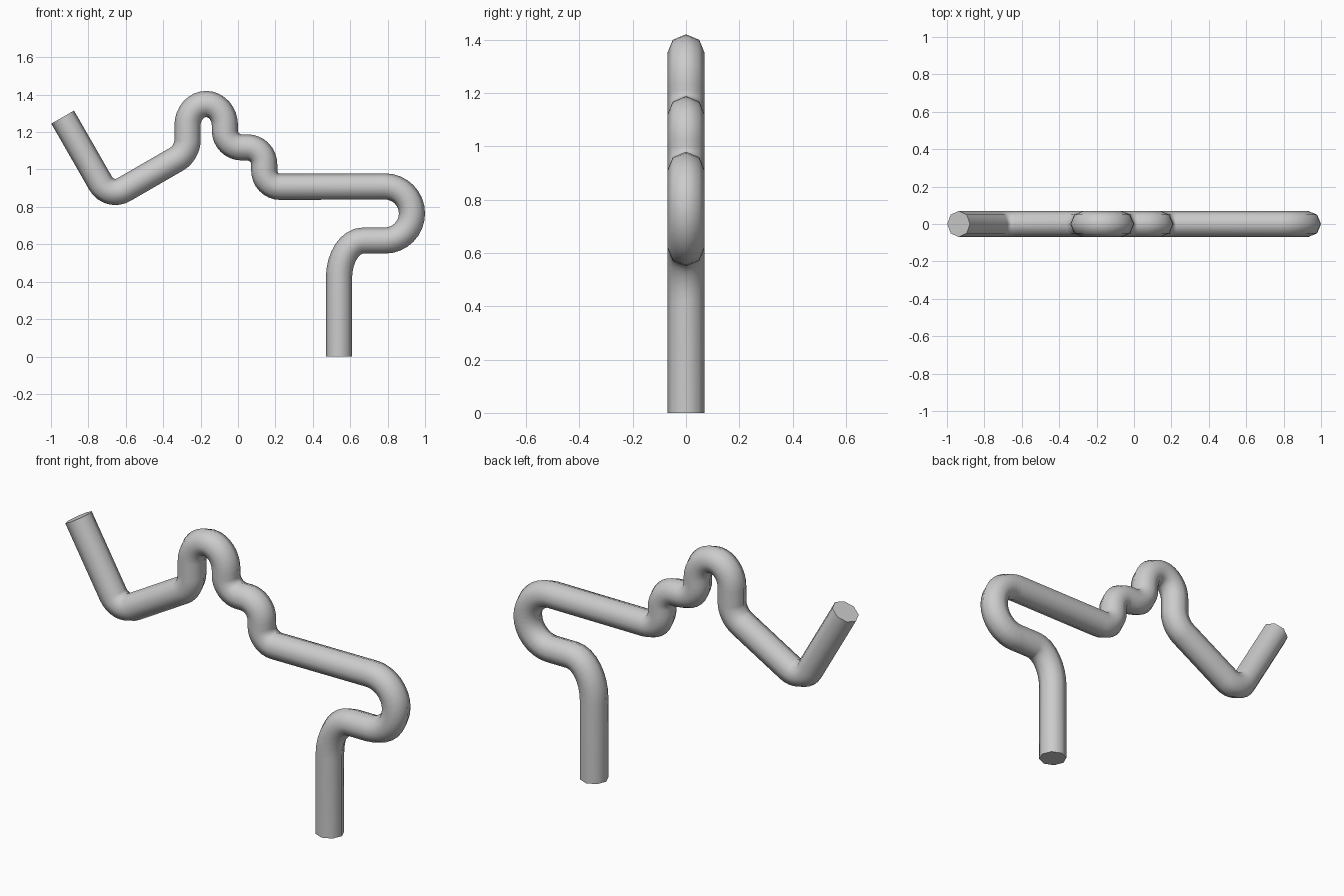
import bpy, bmesh, math
from mathutils import Vector

if "Cube" in bpy.data.objects:
    bpy.data.objects.remove(bpy.data.objects["Cube"])

R, SIDES, STEPS, K = 0.07, 8, 8, 0.5523

# Pipe centre line in the XZ plane: corner x, z, then bend length before and after it
corners = [
    (0.54, 0.62, 0.20, 0.13),
    (0.93, 0.62, 0.145, 0.145),
    (0.93, 0.91, 0.145, 0.145),
    (0.14, 0.907, 0.085, 0.09),
    (0.14, 1.118, 0.09, 0.09),
    (-0.07, 1.118, 0.09, 0.09),
    (-0.07, 1.35, 0.115, 0.1),
    (-0.27, 1.35, 0.1, 0.115),
    (-0.27, 1.089, 0.065, 0.065),
    (-0.689, 0.847, 0.09, 0.09),
]
start, end = Vector((0.54, 0, 0)), Vector((-0.9375, 0, 1.28))
pts = [start] + [Vector((c[0], 0, c[1])) for c in corners] + [end]

# Rounded path: list of (position, tangent)
path = [(start, (pts[1] - start).normalized())]
for i, (_, _, a, b) in enumerate(corners, 1):
    c = pts[i]
    d0 = (c - pts[i - 1]).normalized()
    d1 = (pts[i + 1] - c).normalized()
    p0, p3 = c - d0 * a, c + d1 * b
    p1, p2 = p0 + d0 * a * K, p3 - d1 * b * K
    for s in range(STEPS + 1):
        t = s / STEPS
        u = 1 - t
        pos = p0 * u**3 + p1 * 3 * u * u * t + p2 * 3 * u * t * t + p3 * t**3
        tan = (p1 - p0) * u * u + (p2 - p1) * 2 * u * t + (p3 - p2) * t * t
        if (pos - path[-1][0]).length > 0.004:
            path.append((pos, tan.normalized()))
path.append((end, (end - pts[-2]).normalized()))

# Sweep an octagon along the path
bm = bmesh.new()
Y = Vector((0, 1, 0))
rings = []
for pos, tan in path:
    n = Y.cross(tan)
    rings.append([bm.verts.new(pos + R * (math.cos(a) * n + math.sin(a) * Y))
                  for a in (2 * math.pi * k / SIDES for k in range(SIDES))])
for r0, r1 in zip(rings, rings[1:]):
    for k in range(SIDES):
        j = (k + 1) % SIDES
        bm.faces.new((r0[k], r0[j], r1[j], r1[k])).smooth = True

# Flat end caps
bm.faces.new(rings[0])
bm.faces.new(rings[-1])
bmesh.ops.recalc_face_normals(bm, faces=bm.faces)
for ring in (rings[0], rings[-1]):
    for k in range(SIDES):
        bm.edges.get((ring[k], ring[(k + 1) % SIDES])).smooth = False

mesh = bpy.data.meshes.new("bent_pipe")
bm.to_mesh(mesh)
bm.free()
pipe = bpy.data.objects.new("bent_pipe", mesh)
bpy.context.collection.objects.link(pipe)
